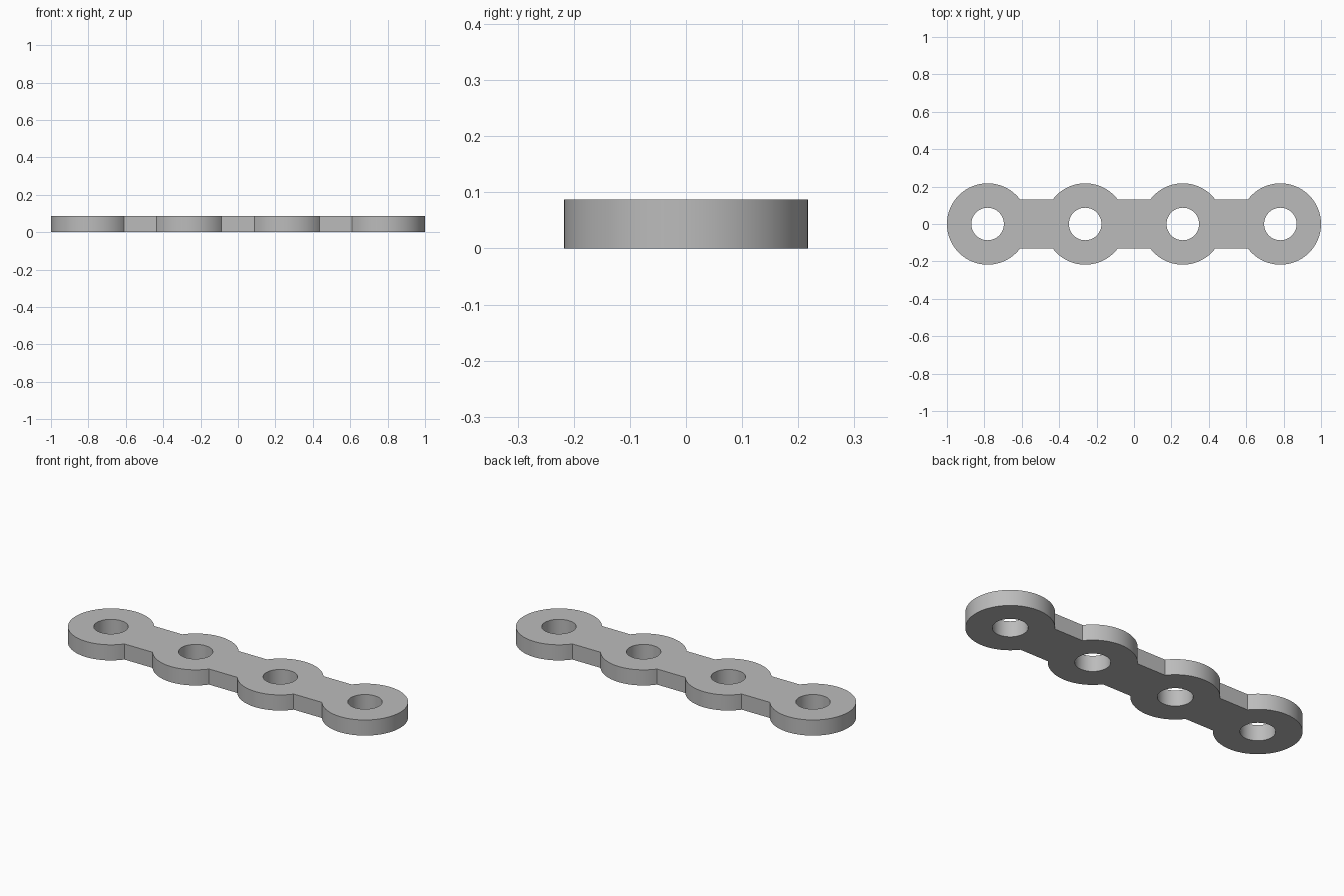
import bpy, bmesh
from math import asin, cos, sin, pi, radians

cube = bpy.data.objects.get("Cube")
if cube:
    bpy.data.objects.remove(cube, do_unlink=True)

# Proportions: the whole link is 23 modules from centre to end
UNIT = 1 / 23
HUB_R, HOLE_R = 5 * UNIT, 2 * UNIT
BAR_HALF, THICK = 3 * UNIT, 2 * UNIT
HUBS = [x * UNIT for x in (-18, -6, 6, 18)]
STEPS = 32


def arc(cx, radius, start, end, steps):
    angles = [start + (end - start) * i / steps for i in range(steps + 1)]
    return [(cx + radius * cos(a), radius * sin(a)) for a in angles]


# Outer outline: front half hub by hub, then the same half turned around
neck = asin(BAR_HALF / HUB_R)
front = []
for i, cx in enumerate(HUBS):
    start = pi if i == 0 else pi + neck
    end = 2 * pi if i == len(HUBS) - 1 else 2 * pi - neck
    front += arc(cx, HUB_R, start, end, STEPS)
front.pop()
outline = front + [(-x, -y) for x, y in front]
holes = [arc(cx, HOLE_R, 0, 2 * pi, 2 * STEPS)[:-1] for cx in HUBS]

# Fill the flat plate around its holes and extrude it upwards
bm = bmesh.new()
for loop in [outline] + holes:
    verts = [bm.verts.new((x, y, 0)) for x, y in loop]
    for a, b in zip(verts, verts[1:] + verts[:1]):
        bm.edges.new((a, b))
bmesh.ops.triangle_fill(bm, edges=bm.edges[:], use_beauty=True, use_dissolve=False)
result = bmesh.ops.extrude_face_region(bm, geom=bm.faces[:], use_keep_orig=True)
top = [v for v in result["geom"] if isinstance(v, bmesh.types.BMVert)]
bmesh.ops.translate(bm, verts=top, vec=(0, 0, THICK))
bmesh.ops.recalc_face_normals(bm, faces=bm.faces[:])

mesh = bpy.data.meshes.new("four_hole_plate")
bm.to_mesh(mesh)
bm.free()
plate = bpy.data.objects.new("four_hole_plate", mesh)
bpy.context.collection.objects.link(plate)

# Plain grey material
grey = bpy.data.materials.new("plain_grey")
grey.use_nodes = True
colour = (0.5, 0.5, 0.5, 1)
grey.diffuse_color = colour
grey.node_tree.nodes["Principled BSDF"].inputs["Base Color"].default_value = colour
mesh.materials.append(grey)

# Smooth curved walls, crisp rims and necks
bpy.ops.object.select_all(action="DESELECT")
plate.select_set(True)
bpy.context.view_layer.objects.active = plate
bpy.ops.object.shade_smooth_by_angle(angle=radians(30))
